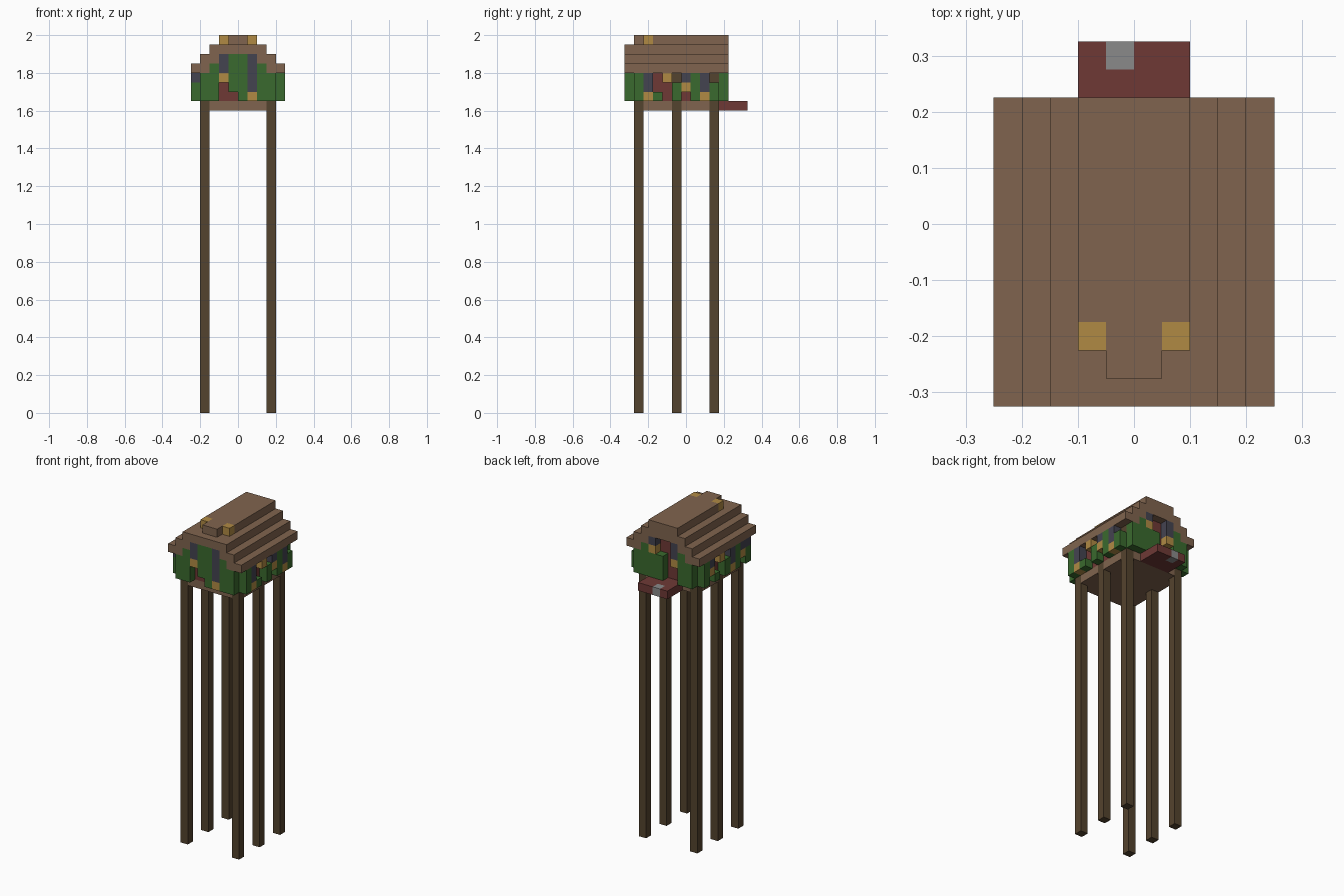
import bpy
import bmesh

U = 0.05          # size of one block
Y_MID = 6.5       # block rows from front edge to the centre

cube = bpy.data.objects.get("Cube")
if cube:
    bpy.data.objects.remove(cube, do_unlink=True)


def material(name, rgb):
    """Flat colour given as 0-255 display values, stored linear."""
    lin = [((c / 255 + 0.055) / 1.055) ** 2.4 for c in rgb]
    mat = bpy.data.materials.new(name)
    mat.use_nodes = True
    mat.diffuse_color = (*lin, 1)
    bsdf = mat.node_tree.nodes["Principled BSDF"]
    bsdf.inputs["Base Color"].default_value = (*lin, 1)
    bsdf.inputs["Roughness"].default_value = 0.9
    return mat


PLANK = material("plank_brown", (128, 100, 78))
POST = material("dark_wood", (84, 67, 46))
RED = material("dark_red", (110, 57, 53))
LEAF = material("leaf_green", (58, 106, 46))
CHAIN = material("chain_grey", (68, 67, 80))
LAMP = material("lamp_yellow", (176, 138, 68))
STONE = material("stone_grey", (138, 138, 138))


def part(name, mat, boxes):
    """One object from boxes (x0, x1, y0, y1, z0, z1) in block units."""
    bm = bmesh.new()
    for x0, x1, y0, y1, z0, z1 in boxes:
        vs = bmesh.ops.create_cube(bm, size=1)["verts"]
        for v in vs:
            v.co.x = U * (x1 if v.co.x > 0 else x0)
            v.co.y = U * ((y1 if v.co.y > 0 else y0) - Y_MID)
            v.co.z = U * (z1 if v.co.z > 0 else z0)
    mesh = bpy.data.meshes.new(name)
    bm.to_mesh(mesh)
    bm.free()
    mesh.materials.append(mat)
    obj = bpy.data.objects.new(name, mesh)
    bpy.context.collection.objects.link(obj)
    return obj


def both(boxes):
    """Boxes plus their mirror across x = 0."""
    return boxes + [(-b[1], -b[0], *b[2:]) for b in boxes]


# Stilts: three pairs running up to the eaves
for label, y in (("front", 1), ("middle", 5), ("back", 9)):
    part(label + "_stilts", POST, both([(3, 4, y, y + 1, 0, 36)]))

# Floor, with side strips fitted between the stilts
part("floor", PLANK, [(-3, 3, 1, 10, 32, 33)]
     + both([(3, 4, y, y + 3, 32, 33) for y in (2, 6)]))

# Walls between the stilts, gables rising into the roof
part("side_walls", RED, both([(3, 4, y, y + 3, 33, 36) for y in (2, 6)]))
for label, y in (("front", 1), ("back", 9)):
    part(label + "_gable", RED, [(-3, 3, y, y + 1, 33, 37),
                                 (-2, 2, y, y + 1, 37, 38)])

# Landing at the back with a stone block in its edge
part("landing", RED, [(-2, 2, 10, 12, 32, 33), (-2, -1, 12, 13, 32, 33),
                      (0, 2, 12, 13, 32, 33)])
part("landing_stone", STONE, [(-1, 0, 12, 13, 32, 33)])

# Stepped roof shell, ridge and ridge lamps
part("roof", PLANK, both([(3, 5, 0, 11, 36, 37), (2, 4, 0, 11, 37, 38)])
     + [(-3, 3, 0, 11, 38, 39)])
part("roof_ridge", PLANK, [(-2, 2, 3, 11, 39, 40), (-1, 1, 1, 3, 39, 40)])
part("ridge_lamps", LAMP, both([(1, 2, 2, 3, 39, 40)]))

# Hanging lanterns: (x, y, lamp bottom, roof underside)
lanterns = {
    "front": [(-2, 0, 35, 38), (1, 0, 33, 38)],
    "back": [(1, 10, 36, 38), (-2, 10, 35, 38)],
    "right": [(4, 2, 33, 36), (4, 4, 35, 36), (4, 6, 34, 36), (4, 8, 33, 36)],
    "left": [(-5, 2, 34, 36), (-5, 4, 33, 36), (-5, 6, 35, 36), (-5, 8, 34, 36)],
}
for side, spots in lanterns.items():
    part(side + "_lanterns", LAMP,
         [(x, x + 1, y, y + 1, z, z + 1) for x, y, z, top in spots])
    part(side + "_chains", CHAIN,
         [(x, x + 1, y, y + 1, z + 1, top) for x, y, z, top in spots if top > z + 1])

# Hanging vines on each side
part("front_vines", LEAF, both([(3, 4, 0, 1, 33, 36), (2, 3, 0, 1, 33, 37)])
     + [(-1, 0, 0, 1, 34, 38), (0, 1, 0, 1, 33, 38)])
part("back_vines", LEAF, both([(3, 4, 10, 11, 33, 36), (2, 3, 10, 11, 33, 37)])
     + [(0, 2, 10, 11, 33, 36)])
part("right_vines", LEAF, [(4, 5, y, y + 1, 33, top) for y, top in
                           ((1, 36), (3, 34), (5, 35), (7, 36), (9, 35))])
part("left_vines", LEAF, [(-5, -4, y, y + 1, 33, top) for y, top in
                          ((1, 35), (3, 36), (5, 35), (7, 34), (9, 36))])
part("left_corner_chain", CHAIN, [(-5, -4, 1, 2, 35, 36)])
